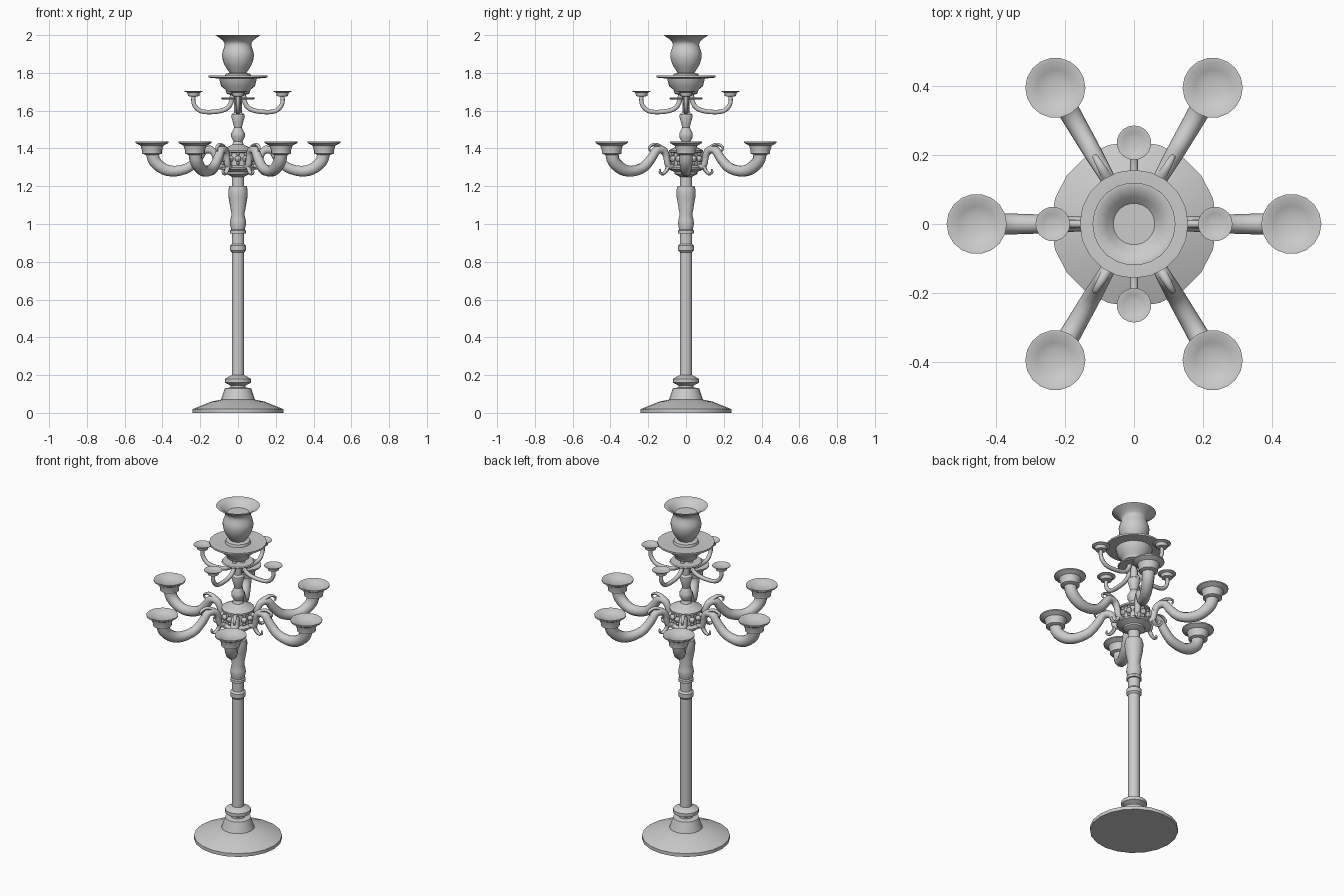
import bpy, bmesh, math
from mathutils import Matrix, Vector

cube = bpy.data.objects.get("Cube")
if cube:
    bpy.data.objects.remove(cube, do_unlink=True)

GREY = (.6, .6, .6, 1)
metal = bpy.data.materials.new("grey metal")
metal.use_nodes = True
metal.diffuse_color = GREY
metal.node_tree.nodes["Principled BSDF"].inputs["Base Color"].default_value = GREY


def finish(name, bm, angle=40):
    """Turn a bmesh into a named, smooth shaded object."""
    bmesh.ops.recalc_face_normals(bm, faces=bm.faces[:])
    mesh = bpy.data.meshes.new(name)
    bm.to_mesh(mesh)
    bm.free()
    mesh.materials.append(metal)
    obj = bpy.data.objects.new(name, mesh)
    bpy.context.collection.objects.link(obj)
    bpy.ops.object.select_all(action="DESELECT")
    obj.select_set(True)
    bpy.context.view_layer.objects.active = obj
    bpy.ops.object.shade_smooth_by_angle(angle=math.radians(angle))
    return obj


def circle_angles(sides):
    return [math.tau * i / sides for i in range(sides)]


def skin(bm, rings):
    """Join equal rings of points into a closed tube."""
    loops = [[bm.verts.new(point) for point in ring] for ring in rings]
    count = len(loops[0])
    for lower, upper in zip(loops, loops[1:]):
        for i in range(count):
            j = (i + 1) % count
            bm.faces.new((lower[i], lower[j], upper[j], upper[i]))
    bm.faces.new(loops[0][::-1])
    bm.faces.new(loops[-1])


def lathe(name, bottom, profile, sides=18, reach=0):
    """Turn a (radius, height above bottom) profile about a vertical axis."""
    bm = bmesh.new()
    skin(bm, [[(reach + radius * math.cos(a), radius * math.sin(a), bottom + height)
               for a in circle_angles(sides)] for radius, height in profile])
    return finish(name, bm)


def candle_cup(name, reach, rim_height, radius, depth):
    """Flared cup with a stepped foot and a shallow dish."""
    shape = [(.4, -1), (.6, -.9), (.6, -.7), (.7, -.3), (1, -.1), (1, 0),
             (.9, 0), (.6, -.2), (.3, -.3)]
    profile = [(radius * r, depth * z) for r, z in shape]
    return lathe(name, rim_height, profile, reach=reach)


def smooth_path(points, steps=3):
    """Sample a smooth curve through the points."""
    pts = [Vector(p) for p in points]
    pts = [2 * pts[0] - pts[1]] + pts + [2 * pts[-1] - pts[-2]]
    samples = []
    for before, start, end, after in zip(pts, pts[1:], pts[2:], pts[3:]):
        leave, arrive = (end - before) / 2, (after - start) / 2
        for step in range(steps):
            t = step / steps
            ease = t * t * (3 - 2 * t)
            samples.append(start.lerp(end, ease) + leave * t * (1 - t) ** 2
                           - arrive * t * t * (1 - t))
    return samples + [pts[-2]]


def sweep(name, bottom, points, thick, thin, sides=10, width=1):
    """Tube along an (outward, height) path, tapering from thick to thin."""
    path = smooth_path(points)
    last = len(path) - 1
    bm = bmesh.new()
    rings = []
    for i, p in enumerate(path):
        along = (path[min(i + 1, last)] - path[max(i - 1, 0)]).normalized()
        across, normal = Vector((0, width, 0)), Vector((-along.y, 0, along.x))
        centre = Vector((p.x, 0, bottom + p.y))
        radius = thick + (thin - thick) * i / last
        rings.append([centre + radius * (math.cos(a) * across + math.sin(a) * normal)
                      for a in circle_angles(sides)])
    skin(bm, rings)
    return finish(name, bm, 50)


def radial_copies(parts, count):
    """Repeat parts around the central axis."""
    for part in parts:
        for k in range(1, count):
            copy = part.copy()
            copy.name = f"{part.name}_{k + 1}"
            copy.matrix_world = Matrix.Rotation(math.tau * k / count, 4, "Z")
            bpy.context.collection.objects.link(copy)


# Foot and column
COLUMN = .033
lathe("base", 0, [(.24, 0), (.24, .02), (.14, .06), (.09, .07), (.07, .13), (.04, .135),
                  (.04, .145), (.07, .16), (.07, .18), (COLUMN, .2)], 20)
lathe("column", .2, [(COLUMN, 0), (COLUMN, 1.1)])
lathe("column_ring", .85, [(COLUMN, 0), (.042, .01), (.042, .035), (COLUMN, .045)])
lathe("column_collar", .95, [(COLUMN, 0), (.042, 0), (.042, .015), (.036, .02)])
lathe("column_bulb", .97, [(.036, 0), (.043, .03), (.041, .05), (.034, .08), (.05, .17),
                           (.051, .21), (.046, .23), (COLUMN, .23)])

# Central hub with three rows of studs
HUB = 1.25
lathe("hub", HUB, [(COLUMN, 0), (.06, .015), (.06, .025), (.095, .04), (.095, .05),
                   (.075, .06), (.075, .125), (.09, .13), (.09, .14), (.07, .15),
                   (.03, .17), (.02, .2)], 20)
bm = bmesh.new()
for angle in circle_angles(12):
    for radius, height in ((.009, .07), (.017, .095), (.009, .12)):
        spot = Matrix.Rotation(angle, 4, "Z") @ Matrix.Translation((.08, 0, HUB + height))
        bmesh.ops.create_uvsphere(bm, u_segments=8, v_segments=6, radius=radius, matrix=spot)
finish("hub_studs", bm)

# Upper baluster, collar and drip plate
lathe("upper_stem", 1.43, [(.02, 0), (.036, .03), (.036, .05), (.02, .08), (.025, .1),
                           (.036, .14), (.034, .15), (.02, .16), (.02, .27)])
lathe("collar_disc", 1.66, [(.085, 0), (.09, .005), (.085, .01)])
PLATE = 1.78
lathe("drip_bowl", PLATE, [(.03, -.1), (.06, -.09), (.066, -.07), (.09, -.05), (.1, -.01)], 20)
lathe("drip_plate", PLATE, [(.1, -.01), (.157, -.005), (.157, .005), (.12, .005), (.07, 0)], 20)

# Vase with flared rim and hollow mouth
lathe("vase_foot", PLATE, [(.07, 0), (.066, .015), (.045, .02)], 22)
lathe("vase", 1.8, smooth_path([(.045, 0), (.075, .05), (.084, .1), (.07, .15), (.085, .175),
                                (.12, .2)]) + [(.107, .2), (.08, .18), (.06, .16)], 22)

# Six large arms with leaf scrolls and candle cups
REACH = .455
arm = sweep("large_arm", HUB, [(REACH, .13), (.44, .08), (.39, .04), (.33, .03), (.26, .05),
                               (.21, .1), (.18, .14), (.14, .14), (.12, .11), (.11, .06),
                               (.08, .05)], .036, .014)
leaf = sweep("leaf_scroll", HUB, [(.12, .1), (.13, .14), (.17, .165), (.2, .17), (.226, .155),
                                  (.22, .135)], .015, .004, 8, 1.3)
curl = sweep("lower_curl", HUB, [(.11, .08), (.115, .04), (.14, .015), (.16, .025),
                                 (.157, .04)], .013, .004, 8, 1.2)
cup = candle_cup("large_candle_cup", REACH, 1.436, .087, .07)
radial_copies([arm, leaf, curl, cup], 6)

# Four small arms with candle cups
SMALL_REACH = .235
small_arm = sweep("small_arm", 1.59, [(SMALL_REACH, .1), (SMALL_REACH, .05), (.21, .015),
                                      (.17, .003), (.1, .007), (.055, .025), (.034, .06),
                                      (.03, .1)], .011, .013, 8)
small_cup = candle_cup("small_candle_cup", SMALL_REACH, 1.705, .05, .03)
radial_copies([small_arm, small_cup], 4)
